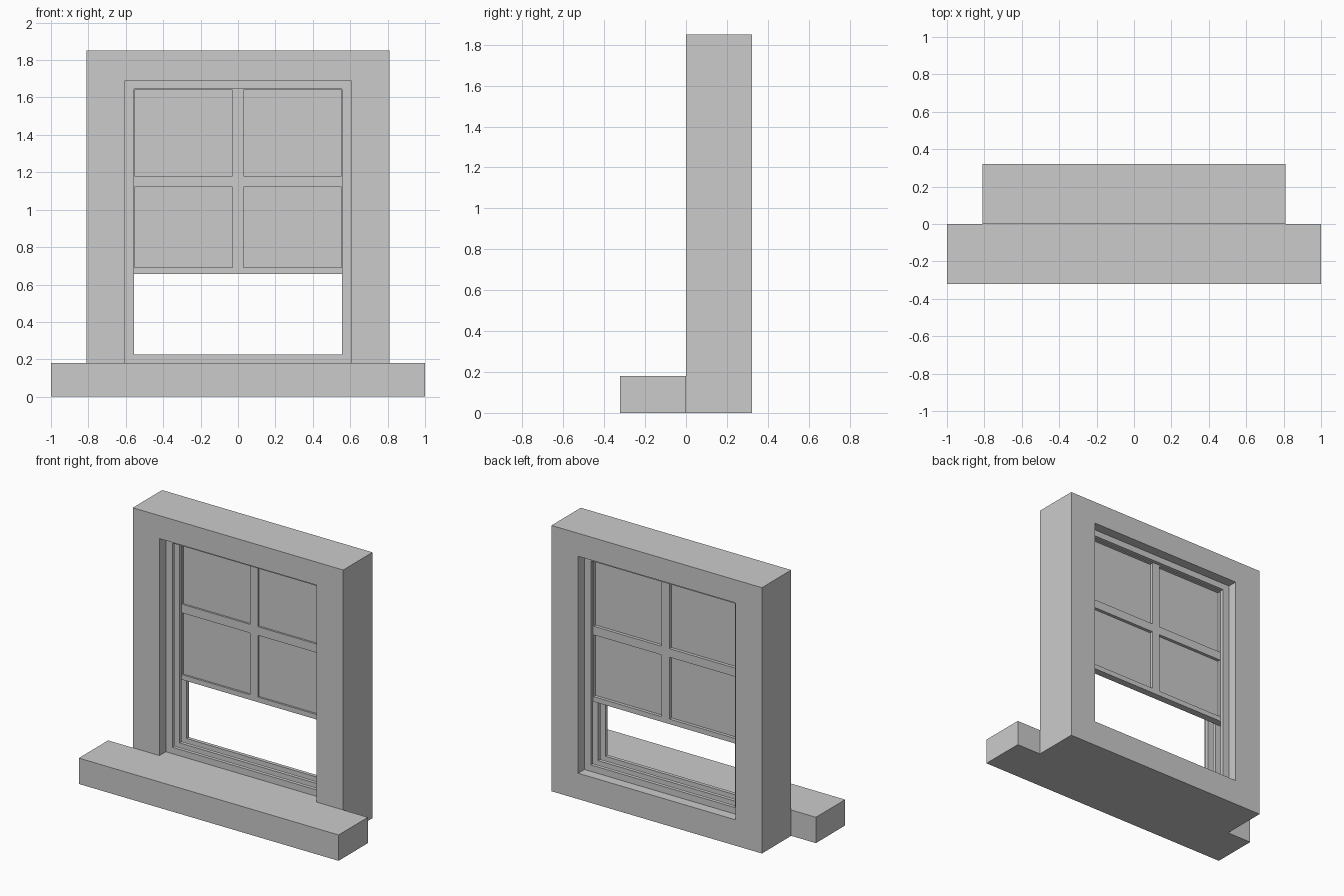
import bpy, bmesh

if "Cube" in bpy.data.objects:
    bpy.data.objects.remove(bpy.data.objects["Cube"])


def finish(name, bm):
    bmesh.ops.recalc_face_normals(bm, faces=bm.faces)
    mesh = bpy.data.meshes.new(name)
    bm.to_mesh(mesh)
    bm.free()
    obj = bpy.data.objects.new(name, mesh)
    bpy.context.collection.objects.link(obj)
    return obj


def box(name, x0, x1, y0, y1, z0, z1):
    bm = bmesh.new()
    bmesh.ops.create_cube(bm, size=1)
    for v in bm.verts:
        v.co = (x1 if v.co.x > 0 else x0, y1 if v.co.y > 0 else y0, z1 if v.co.z > 0 else z0)
    return finish(name, bm)


def ring(name, outer, inner, y0, y1):
    """Rectangular frame; outer and inner are (half width, bottom, top)."""
    bm = bmesh.new()
    loops = []
    for (w, b, t), y in ((outer, y0), (outer, y1), (inner, y1), (inner, y0)):
        loops.append([bm.verts.new((x, y, z)) for x, z in ((-w, b), (w, b), (w, t), (-w, t))])
    for k in range(4):
        a, c = loops[k], loops[(k + 1) % 4]
        for i in range(4):
            j = (i + 1) % 4
            bm.faces.new((a[i], a[j], c[j], c[i]))
    return finish(name, bm)


DEPTH = 0.322
OPENING = (0.605, 0.18, 1.69)
TRACK = (0.555, 0.225, 1.645)

# Outer casing and projecting sill
ring("window_casing", (0.81, 0.0, 1.85), OPENING, 0.0, DEPTH)
box("window_sill", -1.0, 1.0, -DEPTH, 0.0, 0.0, 0.18)

# Three guide strips around the opening, forming two sash channels
for i, y in enumerate((0.07, 0.149, 0.228)):
    ring(f"guide_strip_{i + 1}", OPENING, TRACK, y, y + 0.025)

# Raised sash: border, pane and crossing glazing bars
S0, S1 = 0.175, 0.225
ring("sash_border", (0.60, 0.655, 1.685), (0.553, 0.69, 1.64), S0, S1)
box("sash_pane", -0.56, 0.56, 0.188, 0.203, 0.68, 1.65)
box("vertical_glazing_bar", -0.03, 0.03, S0, S1, 0.68, 1.65)
box("horizontal_glazing_bar", -0.56, 0.56, S0, S1, 1.12, 1.18)
